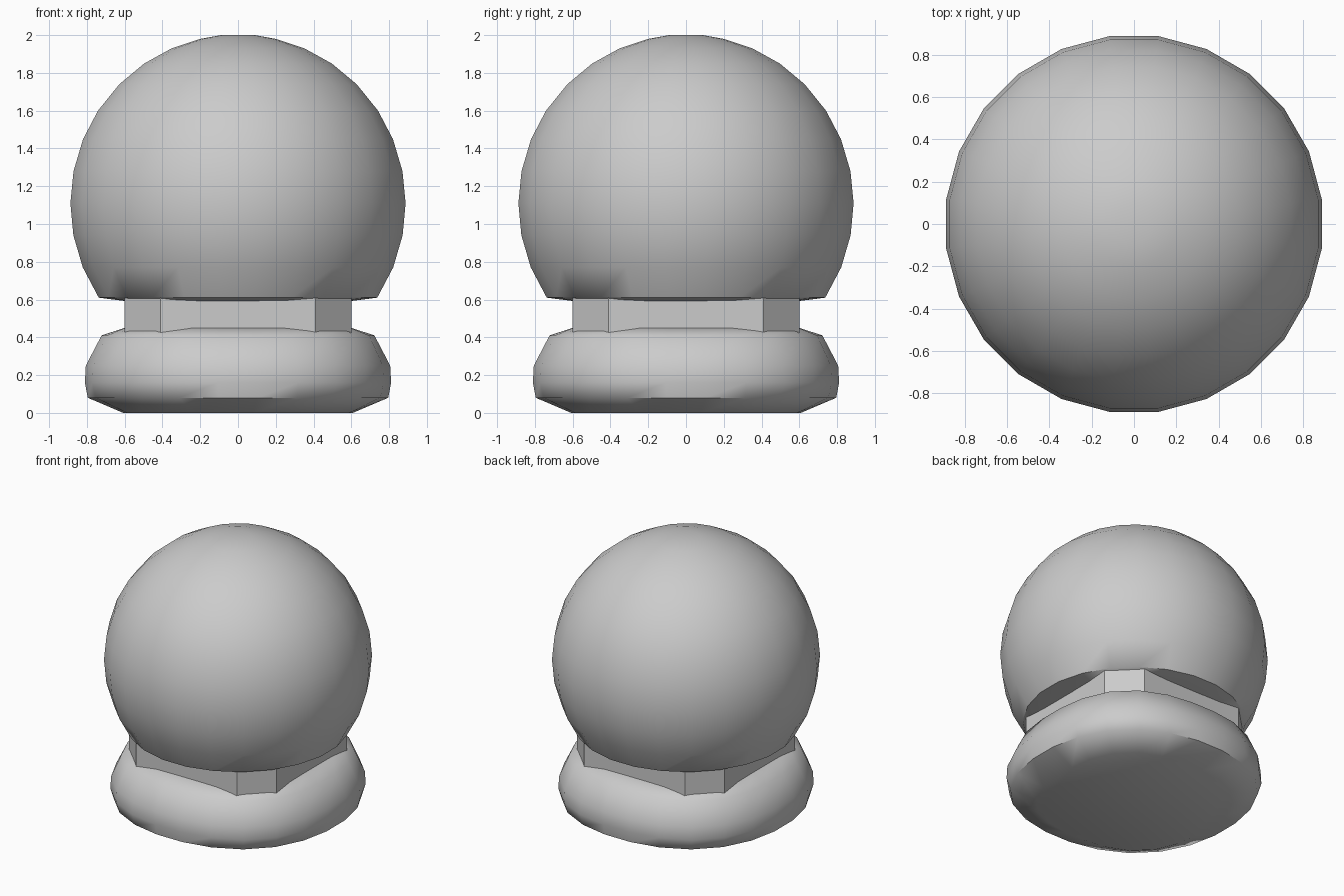
import bpy, bmesh, math

if "Cube" in bpy.data.objects:
    bpy.data.objects.remove(bpy.data.objects["Cube"])


def round_plan(n):
    """Slightly squared circle: r on the axes, d on the diagonals."""
    def ring(r, d):
        pts = []
        for i in range(n):
            t = 2 * math.pi * (i + 0.5) / n
            q = r + (d - r) * math.sin(2 * t) ** 2
            pts.append((q * math.cos(t), q * math.sin(t)))
        return pts
    return ring


def chamfered_square(r, c):
    """Square of half width r, its flat sides ending at c."""
    return [(r, -c), (r, c), (c, r), (-c, r), (-r, c), (-r, -c), (-c, -r), (c, -r)]


def loft(name, plan, profile, angle):
    bm = bmesh.new()
    rings = [[bm.verts.new((x, y, z)) for x, y in plan(a, b)] for a, b, z in profile]
    n = len(rings[0])
    for lo, hi in zip(rings, rings[1:]):
        for i in range(n):
            j = (i + 1) % n
            bm.faces.new((lo[i], lo[j], hi[j], hi[i]))
    bm.faces.new(rings[0][::-1])
    bm.faces.new(rings[-1])
    mesh = bpy.data.meshes.new(name)
    bm.to_mesh(mesh)
    bm.free()
    ob = bpy.data.objects.new(name, mesh)
    bpy.context.collection.objects.link(ob)
    bpy.ops.object.select_all(action='DESELECT')
    ob.select_set(True)
    bpy.context.view_layer.objects.active = ob
    bpy.ops.object.shade_smooth_by_angle(angle=math.radians(angle))
    return ob


# Rounded foot, slightly squared in plan
loft("base", round_plan(24), [
    (0.61, 0.66, 0.0), (0.80, 0.83, 0.08), (0.815, 0.855, 0.16),
    (0.81, 0.85, 0.25), (0.725, 0.78, 0.41), (0.60, 0.69, 0.45)], 50)

# Recessed neck with chamfered corners
loft("neck", chamfered_square, [(0.60, 0.41, 0.40), (0.60, 0.41, 0.63)], 35)

# Big ball with its underside cut flat over the neck
R, CZ = 0.895, 1.108
heights = [0.61, 0.77, 0.94, 1.11, 1.28, 1.45, 1.60, 1.74, 1.85, 1.93, 1.98]
ball = []
for z in heights:
    r = math.sqrt(R * R - (z - CZ) ** 2)
    ball.append((r, r, z))
loft("ball", round_plan(24), [(0.58, 0.66, 0.59)] + ball + [(0.09, 0.09, 2.0)], 50)
